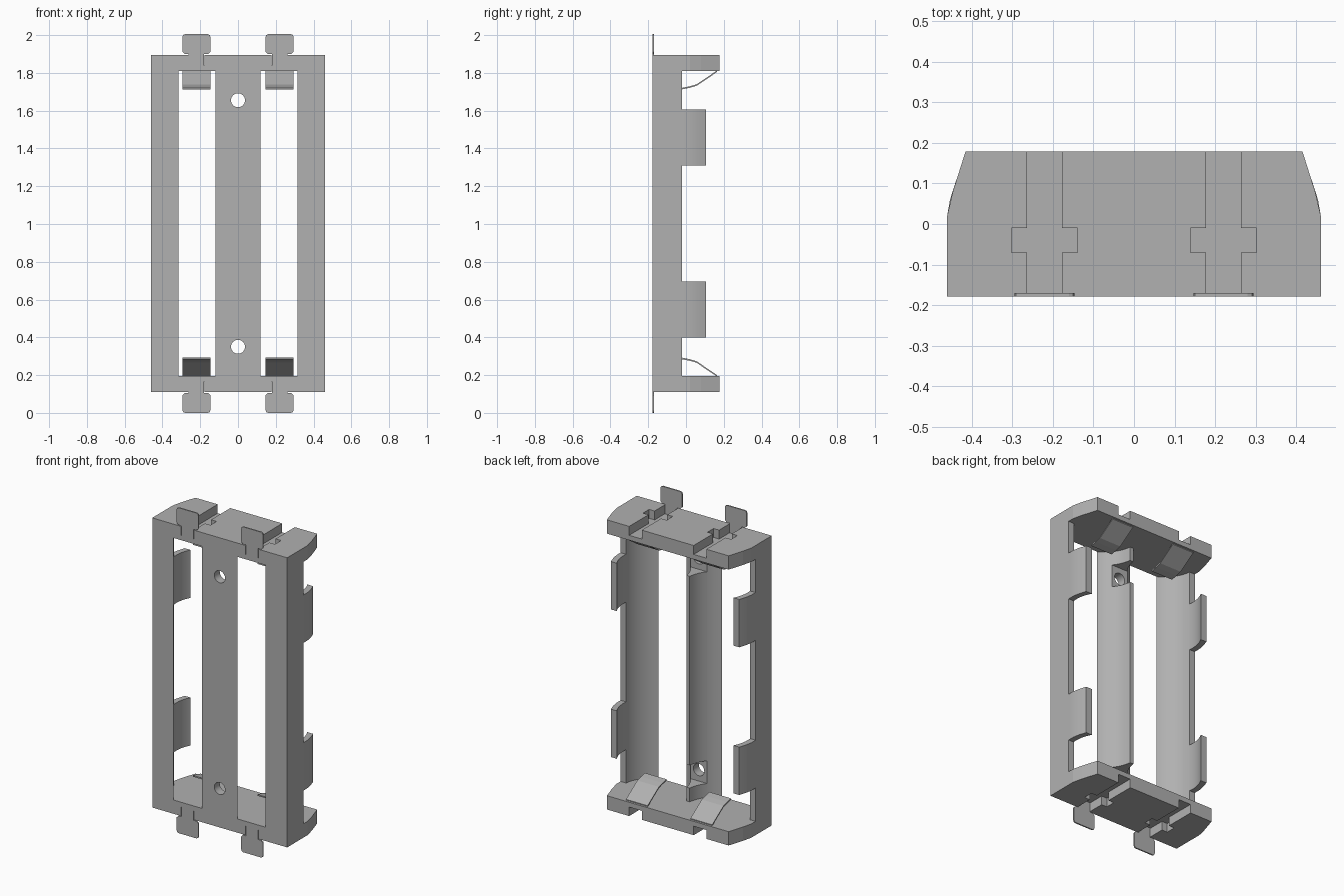
import bpy, bmesh, math

if "Cube" in bpy.data.objects:
    bpy.data.objects.remove(bpy.data.objects["Cube"], do_unlink=True)

grey = bpy.data.materials.new("plain grey")
grey.use_nodes = True
tone = (0.44, 0.44, 0.44, 1)
grey.diffuse_color = tone
grey.node_tree.nodes["Principled BSDF"].inputs["Base Color"].default_value = tone

# Main dimensions
W, FRONT, BACK = 0.46, -0.178, 0.178        # half width and depth limits
Z0, Z1, WALL = 0.11, 1.895, 0.085           # body bottom, top, end plate thickness
CX, CY, R = 0.217, 0.005, 0.207             # axis and radius of each trough
RIM = -0.02                                 # height of the long walls along y
MID = 1.0025
SIDES = (("right", -1), ("left", 1))


def prism(name, points, lo, hi, axis="z"):
    """Extrude a closed 2D outline along one axis."""
    place = {"z": lambda a, b, t: (a, b, t),
             "y": lambda a, b, t: (a, t, b),
             "x": lambda a, b, t: (t, a, b)}[axis]
    bm = bmesh.new()
    low = [bm.verts.new(place(a, b, lo)) for a, b in points]
    high = [bm.verts.new(place(a, b, hi)) for a, b in points]
    bm.faces.new(low)
    bm.faces.new(high)
    n = len(points)
    for i in range(n):
        j = (i + 1) % n
        bm.faces.new((low[i], low[j], high[j], high[i]))
    bmesh.ops.recalc_face_normals(bm, faces=bm.faces)
    mesh = bpy.data.meshes.new(name)
    bm.to_mesh(mesh)
    bm.free()
    mesh.materials.append(grey)
    obj = bpy.data.objects.new(name, mesh)
    bpy.context.collection.objects.link(obj)
    return obj


def box(name, x, y, z):
    return prism(name, [(x[0], y[0]), (x[1], y[0]), (x[1], y[1]), (x[0], y[1])], *z)


def cut(obj, cutter):
    mod = obj.modifiers.new("cut", "BOOLEAN")
    mod.operation, mod.solver, mod.object = "DIFFERENCE", "EXACT", cutter
    cutter.hide_render = True
    bpy.context.view_layer.objects.active = obj
    bpy.ops.object.modifier_apply(modifier=mod.name)
    bpy.data.objects.remove(cutter, do_unlink=True)


def smooth(obj):
    bpy.ops.object.select_all(action="DESELECT")
    obj.select_set(True)
    bpy.context.view_layer.objects.active = obj
    bpy.ops.object.shade_smooth_by_angle(angle=math.radians(25))


def trough(y_from, y_to, side, steps=12):
    """Points on the trough surface; side 1 is outward, -1 toward the middle."""
    a, b = (math.asin((y - CY) / R) for y in (y_from, y_to))
    angles = [a + (b - a) * i / steps for i in range(steps + 1)]
    return [(CX + side * R * math.cos(t), CY + R * math.sin(t)) for t in angles]


def flip(points, s):
    return [(s * x, y) for x, y in points]


# Long side walls and their gripping clips
for side, s in SIDES:
    wall = [(W, FRONT), (W, RIM)] + trough(RIM, FRONT, 1)
    smooth(prism(side + "_wall", flip(wall, s), Z0 + WALL, Z1 - WALL))
    clip = [(W, RIM), (W, 0.02), (0.453, 0.06), (0.438, 0.107)] + trough(0.107, RIM, 1)
    for level, lo in (("lower", 0.40), ("upper", 1.31)):
        smooth(prism(f"{side}_{level}_clip", flip(clip, s), lo, lo + 0.295))

# Centre divider with screw holes and recesses
half = trough(FRONT, RIM, -1)
divider = prism("centre_divider", half + flip(half[::-1], -1), Z0 + WALL, Z1 - WALL)
for z in (0.35, 1.655):
    cut(divider, box("recess_cutter", (-0.2, 0.2), (-0.125, 0.1), (z - 0.07, z + 0.07)))
    circle = [(0.037 * math.cos(i * math.pi / 16), z + 0.037 * math.sin(i * math.pi / 16))
              for i in range(32)]
    cut(divider, prism("hole_cutter", circle, -0.3, 0.1, "y"))
smooth(divider)

# End plates, contacts and tabs; the top end mirrors the bottom end
corner = [(W, FRONT), (W, 0.02), (0.446, 0.08), (0.415, BACK)]
outline = corner + flip(corner[::-1], -1)
DEEP = 0.055
for end, m in (("bottom", 1), ("top", -1)):
    def zr(a, b):
        return tuple(sorted((MID + m * (a - MID), MID + m * (b - MID))))

    def zf(z):
        return MID + m * (z - MID)

    plate = prism(end + "_end_plate", outline, *zr(Z0, Z0 + WALL))
    for side, s in SIDES:
        c = s * 0.22
        # Cross shaped channel in the outer face
        cross = [(0.043, -0.3), (0.043, -0.07), (0.081, -0.07), (0.081, -0.01),
                 (0.043, -0.01), (0.043, 0.3)]
        cross = [(c + x, y) for x, y in cross + flip(cross[::-1], -1)]
        cut(plate, prism("channel_cutter", cross, *zr(Z0 - 0.1, Z0 + DEEP)))

        # Flat solder tab with rounded corners and a narrow stem
        tab = [(0.041, Z0 + DEEP), (0.041, 0.106), (0.062, 0.106), (0.074, 0.094),
               (0.074, 0.014), (0.070, 0.004), (0.060, 0.0)]
        tab = [(c + x, zf(z)) for x, z in tab + flip(tab[::-1], -1)]
        prism(f"{end}_{side}_tab", tab, FRONT, FRONT + 0.008, "y")

        # Bent spring contact on the inner face
        path = [(0.165, 0.192), (0.055, 0.266), (0.02, 0.276), (-0.02, 0.284)]
        strip = path + [(y, z + 0.008) for y, z in path[::-1]]
        strip = [(y, zf(z)) for y, z in strip]
        prism(f"{end}_{side}_spring", strip, c - 0.074, c + 0.074, "x")
